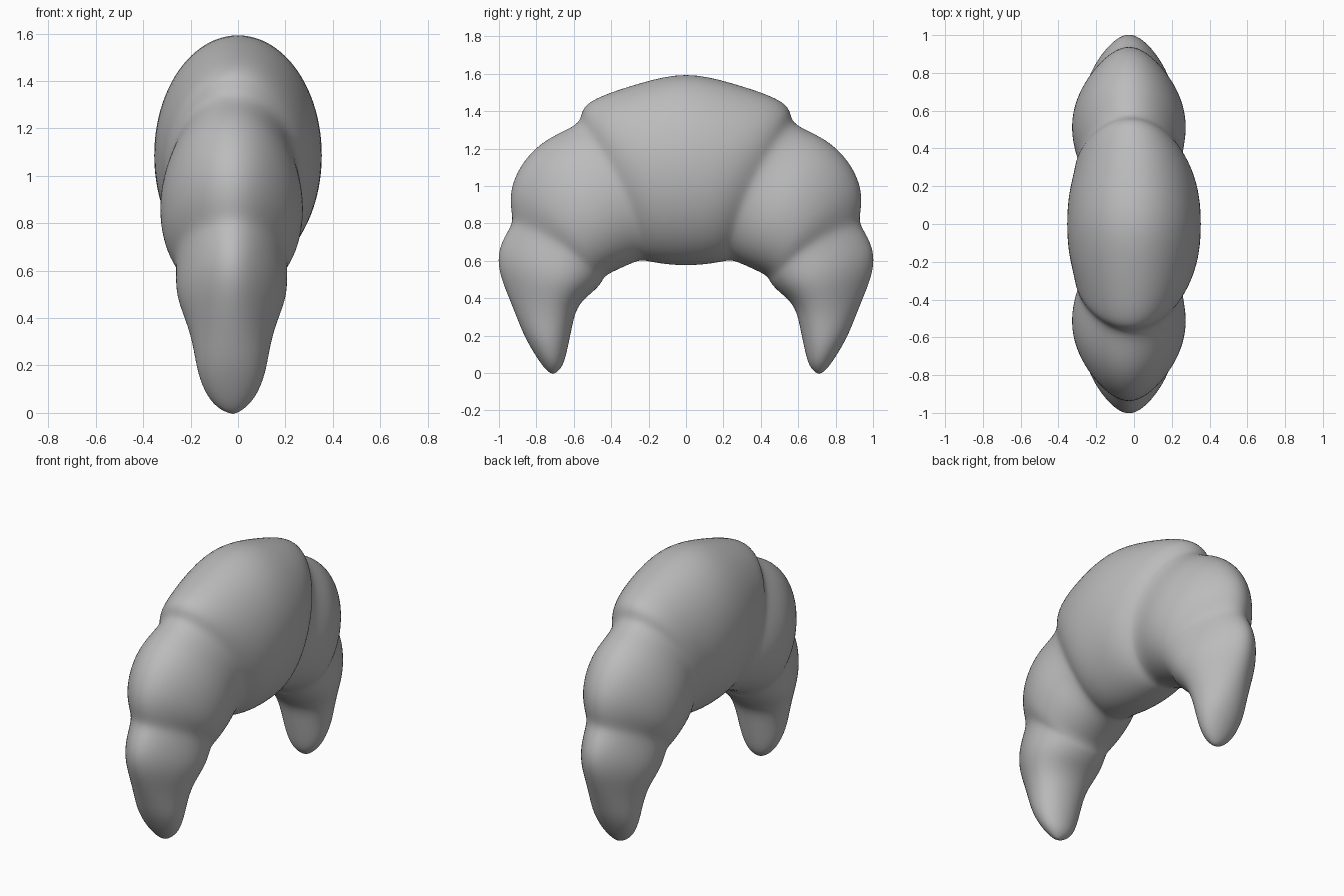
import bpy, bmesh, math
from mathutils import Vector

if "Cube" in bpy.data.objects:
    bpy.data.objects.remove(bpy.data.objects["Cube"])

# Half of the roll, middle to tip: outer y, outer z, inner y, inner z, half width, bow, egg
STATIONS = [
    (.00, 1.618, .00, .572, .357, 0, 0),
    (.25, 1.553, .10, .578, .348, -.05, 0),
    (.46, 1.485, .175, .590, .317, -.12, .03),
    (.56, 1.425, .21, .596, .292, -.14, .06),
    (.56, 1.350, .235, .602, .272, -.13, .08),
    (.63, 1.305, .27, .594, .285, -.10, .10),
    (.755, 1.250, .33, .568, .302, -.07, .13),
    (.867, 1.145, .38, .545, .294, -.06, .18),
    (.937, 1.010, .42, .525, .272, -.08, .24),
    (.942, .890, .44, .505, .246, -.12, .26),
    (.922, .810, .45, .488, .230, -.14, .24),
    (.96, .750, .46, .470, .226, -.12, .28),
    (1.005, .660, .50, .430, .225, -.08, .34),
    (1.005, .550, .545, .395, .210, -.04, .34),
    (.955, .420, .59, .335, .178, 0, .28),
    (.91, .310, .61, .240, .158, 0, .15),
    (.865, .195, .63, .145, .144, 0, .05),
    (.80, .085, .652, .050, .104, 0, 0),
    (.75, .016, .68, .012, .050, 0, 0),
]
SIDES = 24


def ring(bm, st, side):
    """Egg-shaped section between outer and inner edge, its flanks bowed along the roll."""
    oy, oz, iy, iz, w, bow, egg = st
    outer, inner = Vector((0, oy, oz)), Vector((0, iy, iz))
    mid, half = (outer + inner) / 2, (outer - inner) / 2
    push = Vector((0, half.z, -half.y)) * bow
    xs = -.027 * min(1, max(0, (oy - .45) / .18))
    verts = []
    for k in range(SIDES):
        a = 2 * math.pi * k / SIDES
        c, s = math.cos(a), math.sin(a)
        p = mid + half * c * 1.005 + push * s * s
        verts.append(bm.verts.new((xs + w * s * 1.01 * (1 - egg * c), p.y * side, p.z)))
    return verts


# Croissant body: one loft from tip to tip
bm = bmesh.new()
rings = [ring(bm, s, -1) for s in reversed(STATIONS[1:])]
rings += [ring(bm, s, 1) for s in STATIONS]
for a, b in zip(rings, rings[1:]):
    for k in range(SIDES):
        n = (k + 1) % SIDES
        bm.faces.new((a[k], a[n], b[n], b[k]))

# Pointed ends
for r, side in ((rings[0], -1), (rings[-1], 1)):
    tip = bm.verts.new((-.02, .712 * side, -.008))
    for k in range(SIDES):
        bm.faces.new((r[k], r[(k + 1) % SIDES], tip))
bmesh.ops.recalc_face_normals(bm, faces=bm.faces)
for f in bm.faces:
    f.smooth = True

mesh = bpy.data.meshes.new("croissant")
bm.to_mesh(mesh)
bm.free()
body = bpy.data.objects.new("croissant", mesh)
bpy.context.collection.objects.link(body)

sub = body.modifiers.new("smooth", 'SUBSURF')
sub.levels = sub.render_levels = 2

mat = bpy.data.materials.new("plain grey")
mat.diffuse_color = (.5, .5, .5, 1)
mat.use_nodes = True
mat.node_tree.nodes["Principled BSDF"].inputs["Base Color"].default_value = mat.diffuse_color
mesh.materials.append(mat)
